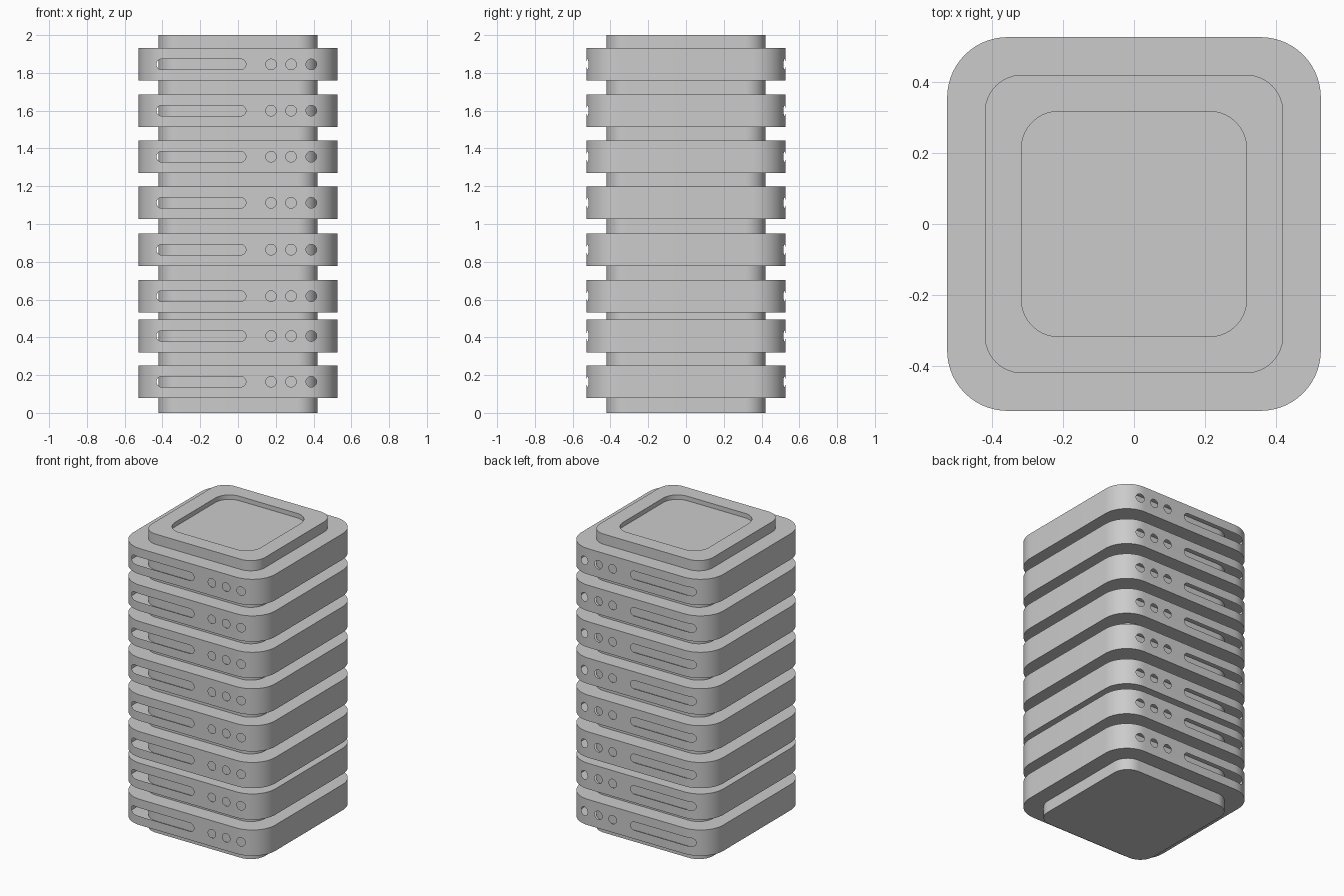
import bpy, bmesh, math

if "Cube" in bpy.data.objects:
    bpy.data.objects.remove(bpy.data.objects["Cube"], do_unlink=True)

GREY = (0.6, 0.6, 0.6, 1)
mat = bpy.data.materials.new("plain grey")
mat.use_nodes = True
mat.diffuse_color = GREY
mat.node_tree.nodes["Principled BSDF"].inputs["Base Color"].default_value = GREY

HALF, RADIUS, RISE = 0.526, 0.17, 0.0865   # tier half width, corner radius, half height
HOLE = 0.028


def corner_outline(half, radius, steps=14):
    """Rounded square, anticlockwise."""
    pts = []
    for q in range(4):
        a0 = q * math.pi / 2
        cx = (half - radius) * (1 if q in (0, 3) else -1)
        cy = (half - radius) * (1 if q < 2 else -1)
        for i in range(steps + 1):
            a = a0 + math.pi / 2 * i / steps
            pts.append((cx + radius * math.cos(a), cy + radius * math.sin(a)))
    return pts


def add_object(name, bm):
    bmesh.ops.recalc_face_normals(bm, faces=bm.faces)
    me = bpy.data.meshes.new(name)
    bm.to_mesh(me)
    bm.free()
    me.materials.append(mat)
    ob = bpy.data.objects.new(name, me)
    bpy.context.collection.objects.link(ob)
    return ob


def loft(name, loops):
    """Closed skin through a list of equal-length 3D loops."""
    bm = bmesh.new()
    rings = [[bm.verts.new(p) for p in loop] for loop in loops]
    n = len(rings[0])
    for a, b in zip(rings, rings[1:]):
        for i in range(n):
            j = (i + 1) % n
            bm.faces.new((a[i], a[j], b[j], b[i]))
    bm.faces.new(rings[0][::-1])
    bm.faces.new(rings[-1])
    return add_object(name, bm)


def rounded_stack(name, levels):
    return loft(name, [[(x, y, z) for x, y in corner_outline(h, r)] for h, r, z in levels])


def slot_cutter(name, x0, x1, steps=16):
    """Pill-shaped bar running front to back; round when x0 equals x1."""
    shape = []
    for cx, start in ((x1, -math.pi / 2), (x0, math.pi / 2)):
        for i in range(steps + (x0 != x1)):
            a = start + math.pi * i / steps
            shape.append((cx + HOLE * math.cos(a), HOLE * math.sin(a)))
    ob = loft(name, [[(x, y, z) for x, z in shape] for y in (-0.7, 0.7)])
    ob.hide_render = True
    return ob


def smooth(ob):
    bpy.ops.object.select_all(action="DESELECT")
    ob.select_set(True)
    bpy.context.view_layer.objects.active = ob
    bpy.ops.object.shade_smooth_by_angle(angle=math.radians(30))


# Central column with a shallow recess in its top
core = rounded_stack("core_column", [(0.42, 0.105, 0), (0.42, 0.105, 2),
                                     (0.317, 0.105, 2), (0.317, 0.105, 1.97)])
smooth(core)

# One hollow tier: cut a slot and three round holes through front and back
tier = rounded_stack("tier_1", [(HALF, RADIUS, -RISE), (HALF, RADIUS, RISE)])
cutters = [slot_cutter("slot_cutter", -0.404, 0.014)]
cutters += [slot_cutter("hole_cutter", x, x) for x in (0.175, 0.281, 0.388)]
for c in cutters:
    mod = tier.modifiers.new("cut", "BOOLEAN")
    mod.operation = "DIFFERENCE"
    mod.solver = "EXACT"
    mod.object = c
bpy.context.view_layer.update()
cut = tier.evaluated_get(bpy.context.evaluated_depsgraph_get())
bm = bmesh.new()
bm.from_mesh(cut.to_mesh())
cut.to_mesh_clear()
tier.modifiers.clear()


# Keep only the outer skin, so the openings look into the hollow tier
def is_inside(p):
    flat = HALF - RADIUS
    depth = math.hypot(max(abs(p.x) - flat, 0), max(abs(p.y) - flat, 0)) - RADIUS
    return depth < -0.004 and abs(p.z) < RISE - 0.004


walls = [f for f in bm.faces if is_inside(f.calc_center_median())]
bmesh.ops.delete(bm, geom=walls, context="FACES")
bm.to_mesh(tier.data)
bm.free()
for c in cutters:
    bpy.data.objects.remove(c, do_unlink=True)
smooth(tier)

# Stack of eight tiers
for i, z in enumerate((0.165, 0.407, 0.618, 0.864, 1.112, 1.356, 1.6, 1.845)):
    ob = tier
    if i:
        ob = tier.copy()
        ob.name = f"tier_{i + 1}"
        bpy.context.collection.objects.link(ob)
    ob.location.z = z
